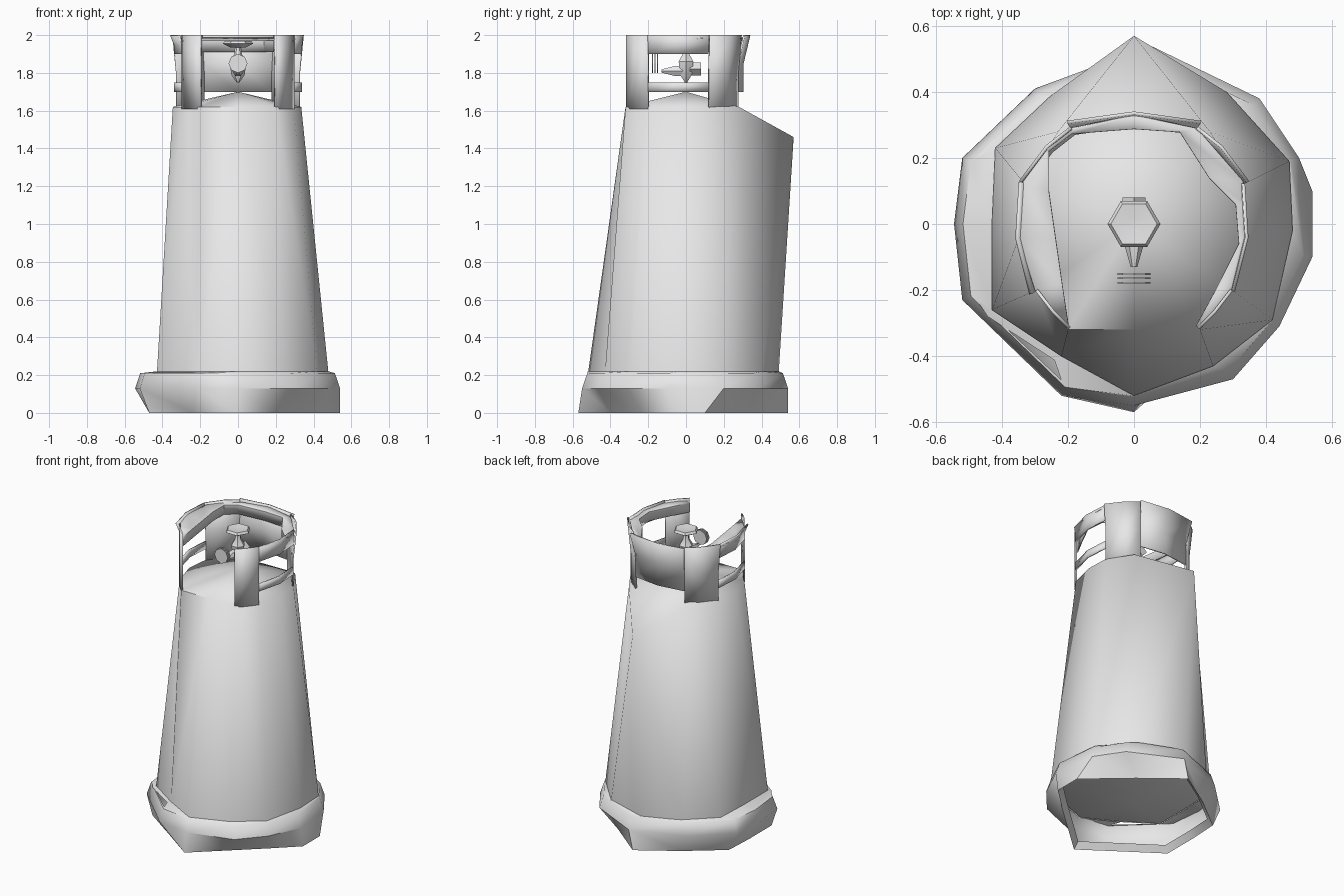
import bpy, bmesh, math
from mathutils import Vector

old = bpy.data.objects.get("Cube")
if old:
    bpy.data.objects.remove(old, do_unlink=True)

# single bare grey metal
grey = bpy.data.materials.new("light grey")
grey.use_nodes = True
colour = (0.8, 0.8, 0.8, 1)
grey.diffuse_color = colour
grey.node_tree.nodes["Principled BSDF"].inputs["Base Color"].default_value = colour


def finish(name, bm, smooth, thickness=0):
    """Turn a bmesh into a named, coloured object."""
    bmesh.ops.recalc_face_normals(bm, faces=bm.faces)
    mesh = bpy.data.meshes.new(name)
    bm.to_mesh(mesh)
    bm.free()
    obj = bpy.data.objects.new(name, mesh)
    bpy.context.collection.objects.link(obj)
    mesh.materials.append(grey)
    if thickness:
        mod = obj.modifiers.new("thickness", 'SOLIDIFY')
        mod.thickness = thickness
        mod.offset = 0
    bpy.ops.object.select_all(action='DESELECT')
    obj.select_set(True)
    bpy.context.view_layer.objects.active = obj
    bpy.ops.object.shade_smooth_by_angle(angle=math.radians(smooth))


def ring(points, z, scale=1):
    return [Vector((x * scale, y * scale, z)) for x, y in points]


def loft(bm, rings, closed=True):
    """Skin quads between successive rings; returns face rows and vertex rows."""
    rows = [[bm.verts.new(p) for p in r] for r in rings]
    bands = []
    for low, high in zip(rows, rows[1:]):
        n = len(low)
        bands.append([bm.faces.new((low[i], low[(i + 1) % n], high[(i + 1) % n], high[i]))
                      for i in range(n if closed else n - 1)])
    return bands, rows


def fan(bm, row, apex):
    tip = bm.verts.new(apex)
    for i, v in enumerate(row):
        bm.faces.new((v, row[(i + 1) % len(row)], tip))


# cross-sections, anticlockwise from the front
body_low = [(0, -.52), (.24, -.43), (.42, -.29), (.48, -.02), (.47, .19), (.28, .4),
            (0, .49), (-.25, .39), (-.42, .23), (-.43, 0), (-.43, -.26), (-.22, -.4)]
neck = [(0, -.32), (.2, -.32), (.295, -.2), (.335, -.03), (.33, .12), (.23, .28),
        (0, .57), (-.23, .28), (-.33, .12), (-.345, -.03), (-.295, -.2), (-.2, -.32)]
foot_low = [(0, -.57), (.19, -.4), (.38, -.23), (.54, -.08), (.54, .1), (.27, .34),
            (.02, .54), (-.23, .38), (-.46, .2), (-.47, 0), (-.47, -.24), (-.24, -.4)]
foot_mid = [(0, -.55), (.3, -.47), (.44, -.31), (.54, -.1), (.5, .2), (.38, .38),
            (.05, .54), (-.3, .41), (-.52, .2), (-.545, 0), (-.52, -.23), (-.22, -.52)]

# tapered body with the rear shoulder dropped to a point
bm = bmesh.new()
top = ring(neck, 1.62)
top[6].z = 1.46
bands, rows = loft(bm, [ring(body_low, .2), top])
bmesh.ops.triangulate(bm, faces=bands[0])
upper = rows[1]
bm.faces.new((upper[5], upper[6], upper[7]))
fan(bm, upper[:6] + upper[7:], (0, 0, 1.7))
finish("body", bm, 72)

# bulging underside of the vessel
bm = bmesh.new()
fan(bm, [bm.verts.new(p) for p in ring(body_low, .2, .98)], (0, 0, .05))
finish("body_underside", bm, 40)

# foot ring: angular bottom edge, wider bent wall, flange reaching the body
bm = bmesh.new()
bands, rows = loft(bm, [ring(foot_low, .04, .93), ring(foot_low, 0),
                        ring(foot_mid, .13), ring(foot_mid, .21, .95),
                        ring(body_low, .22)])
bmesh.ops.triangulate(bm, faces=bands[1])
vents = [bands[3][i] for i in (7, 10)]
bmesh.ops.inset_individual(bm, faces=vents, thickness=.025)
bmesh.ops.delete(bm, geom=vents, context='FACES')
finish("foot_ring", bm, 50)


# collar panels standing on the neck
def panel(name, path, low, high, flare=1):
    bm = bmesh.new()
    loft(bm, [ring(path, low), ring(path, (low + high) / 2),
              ring(path, high, flare)], closed=False)
    finish(name, bm, 40, .01)


for side, s, flare in (("left", 1, 1.02), ("right", -1, 1.06)):
    front_post = [(s * .195, -.315), (s * .245, -.265), (s * .295, -.2)]
    window = [(s * .295, -.2), (s * .335, -.04), (s * .325, .12)]
    rear_post = [(s * .325, .12), (s * .25, .22), (s * .18, .275)]
    panel(side + "_front_post", front_post, 1.61, 2)
    panel(side + "_rear_post", rear_post, 1.61, 2, 1.06)
    panel(side + "_window_bar", window, 1.70, 1.75)
    panel(side + "_window_top", window, 1.90, 2, flare)
panel("collar_back", [(.18, .275), (0, .3), (-.18, .275)], 1.70, 2, 1.12)

# folded lip inside the collar, cutting straight across on the right
rim = [(.2, -.315), (.295, -.2), (.335, -.04), (.34, .06), (.33, .13), (.19, .29),
       (0, .33), (-.19, .29), (-.27, .23), (-.345, .12), (-.35, -.04), (-.3, -.2), (-.2, -.315)]
fold = [(.19, -.31), (.25, -.2), (.32, -.06), (.31, .06), (.23, .14), (.14, .28),
        (0, .29), (-.19, .275), (-.26, .22), (-.26, .1), (-.24, -.04), (-.22, -.18), (-.2, -.31)]
bm = bmesh.new()
loft(bm, [ring(rim, 1.985), ring(fold, 1.97), ring(fold, 1.91)], closed=False)
finish("collar_lip", bm, 30, .006)


# valve
def spindle(name, sides, profile, axis='Z', at=(0, 0, 0)):
    """Low-sided turned part from (radius, distance) pairs."""
    bm = bmesh.new()
    rings = []
    for r, d in profile:
        circle = []
        for i in range(sides):
            a = 2 * math.pi * i / sides
            u, v = r * math.cos(a), r * math.sin(a)
            p = (u, v, d) if axis == 'Z' else (u, d, v)
            circle.append(Vector(p) + Vector(at))
        rings.append(circle)
    bands, rows = loft(bm, rings)
    bm.faces.new(rows[0])
    bm.faces.new(rows[-1])
    finish(name, bm, 30)


spindle("valve_stem", 6, [(.008, 1.75), (.035, 1.79), (.045, 1.86), (.02, 1.9), (.015, 1.95)])
spindle("valve_wheel", 6, [(.04, 1.935), (.08, 1.955), (.07, 1.97), (.02, 1.965)])
spindle("valve_outlet", 6, [(.01, -.13), (.03, -.06), (.03, .02)], 'Y', (0, 0, 1.81))
spindle("valve_rear_plug", 4, [(.035, .02), (.035, .08)], 'Y', (0, 0, 1.82))
for i in range(3):
    spindle("outlet_disc_%d" % (i + 1), 8, [(.05, 0), (.05, .005)], 'Y',
            (0, -.18 + i * .013, 1.85))
